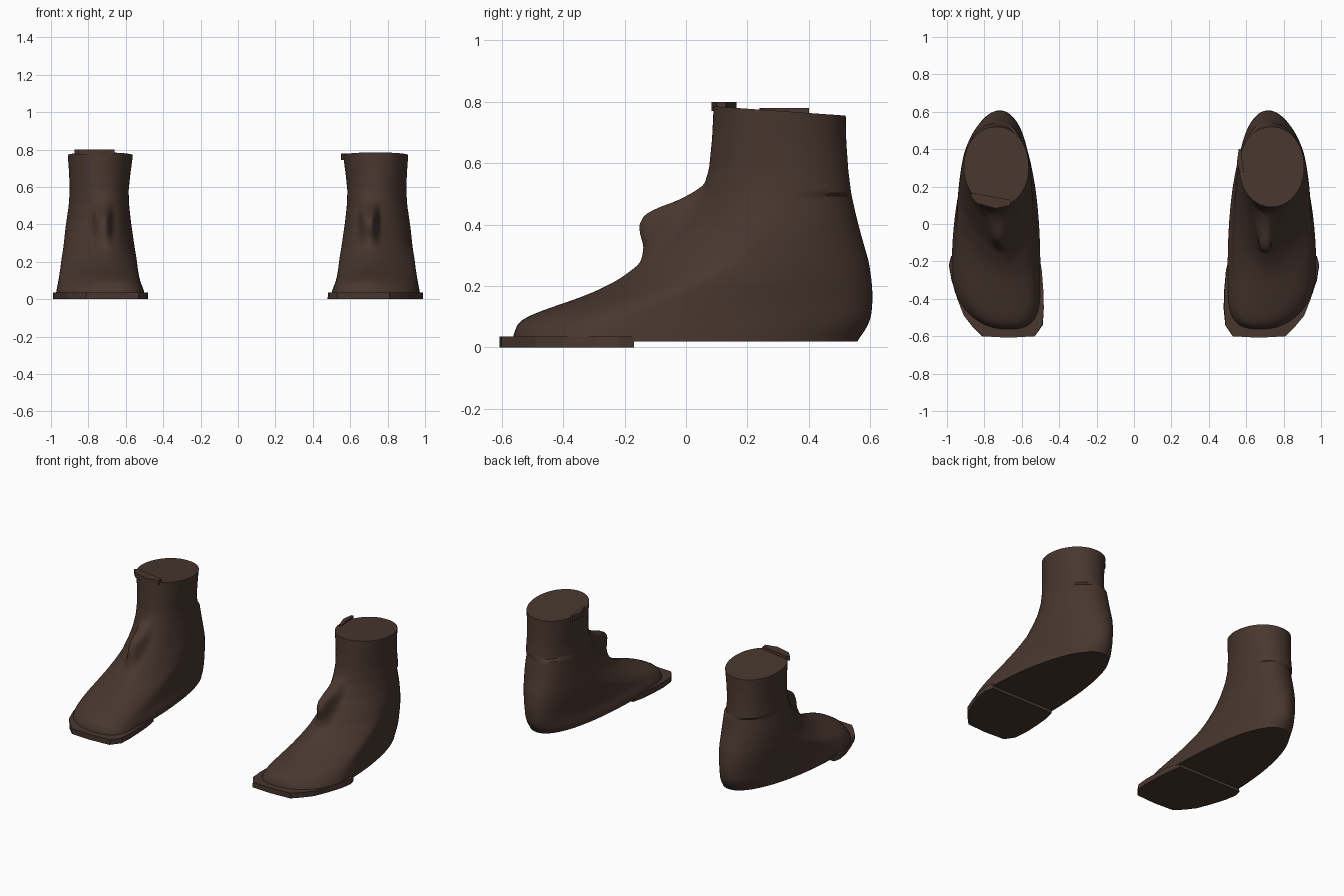
import bpy, bmesh, math, random

if "Cube" in bpy.data.objects:
    bpy.data.objects.remove(bpy.data.objects["Cube"])

random.seed(4)
leather = bpy.data.materials.new("dark_brown_leather")
leather.diffuse_color = (0.065, 0.038, 0.028, 1)
leather.use_nodes = True
leather.node_tree.nodes["Principled BSDF"].inputs["Base Color"].default_value = leather.diffuse_color

# height, front y, back y, inner x, outer x, y of widest point, toe centre x, roundness of front
ROWS = [
    (.02, -.565, .555, .500, .975, -.25, .67, 2.5),
    (.05, -.560, .580, .505, .970, -.23, .67, 2.5),
    (.09, -.540, .600, .522, .962, -.18, .67, 2.3),
    (.12, -.470, .605, .528, .957, -.13, .68, 2.1),
    (.15, -.380, .607, .534, .952, -.07, .69, 1.9),
    (.18, -.300, .607, .538, .948, .00, .69, 1.8),
    (.22, -.220, .604, .543, .943, .08, .70, 1.7),
    (.28, -.140, .595, .553, .933, .18, .70, 1.7),
    (.36, -.060, .572, .565, .925, .25, .71, 1.7),
    (.42, .000, .556, .573, .917, .28, .71, 1.8),
    (.50, .050, .538, .582, .905, .29, .72, 1.9),
    (.58, .075, .528, .585, .900, .30, .73, 2.0),
    (.68, .085, .522, .575, .903, .30, .735, 2.0),
    (.785, .09, .520, .562, .910, .30, .735, 2.0),
]
# height and reach of the knob on the instep
KNOB = [(.27, 0), (.30, .022), (.33, .048), (.37, .10), (.40, .133), (.43, .145),
        (.455, .115), (.475, .07), (.50, .035), (.53, 0)]


def sample(table, z):
    """Linear lookup of all columns at height z."""
    if z <= table[0][0]:
        return table[0][1:]
    for a, b in zip(table, table[1:]):
        if z <= b[0]:
            t = (z - a[0]) / (b[0] - a[0])
            return [p + (q - p) * t for p, q in zip(a[1:], b[1:])]
    return table[-1][1:]


def smooth_sample(table, z, r=.014):
    """Average of nearby lookups, rounding off the corners."""
    cols = [sample(table, z + d * r) for d in (-1, -.5, 0, .5, 1)]
    return [sum(c) / 5 for c in zip(*cols)]


def finish(bm, name, smooth=True):
    bmesh.ops.recalc_face_normals(bm, faces=bm.faces)
    mesh = bpy.data.meshes.new(name)
    bm.to_mesh(mesh)
    bm.free()
    mesh.materials.append(leather)
    ob = bpy.data.objects.new(name, mesh)
    bpy.context.collection.objects.link(ob)
    if smooth:
        bpy.ops.object.select_all(action='DESELECT')
        ob.select_set(True)
        bpy.context.view_layer.objects.active = ob
        bpy.ops.object.shade_smooth_by_angle(angle=math.radians(40))
    return ob


def boot(name, side, knob_scale, knob_x):
    """Foot and shaft as one stack of horizontal rings."""
    bm = bmesh.new()
    rings, n, levels = [], 96, 68
    for i in range(levels + 1):
        z = .02 + .765 * i / levels
        yf, yb, xi, xo, yw, toe, power = smooth_sample(ROWS, z)
        reach = smooth_sample(KNOB, z, .008)[0] * knob_scale
        mid, half = (xi + xo) / 2, (xo - xi) / 2
        heel = mid - .025 if z < .5 else mid
        ring = []
        for k in range(n):
            a = 2 * math.pi * k / n
            c, s = math.cos(a), math.sin(a)
            p = power if s < 0 else 2.1
            u = math.copysign(abs(c) ** (2 / p), c)
            v = abs(s) ** (2 / p)
            y = yw + v * ((yf if s < 0 else yb) - yw)
            x = mid + half * u + ((toe if s < 0 else heel) - mid) * v * v
            if s < 0:
                y -= reach * math.exp(-((x - knob_x) / .045) ** 4)
            # the rim dips towards the heel
            dip = .07 * max(0, (z - .6) / .185) * (y - .09)
            ring.append(bm.verts.new((side * x, y, z - dip)))
        rings.append(ring)
    for lo, hi in zip(rings, rings[1:]):
        for k in range(n):
            j = (k + 1) % n
            bm.faces.new((lo[k], lo[j], hi[j], hi[k]))
    bm.faces.new(rings[0])
    bm.faces.new(rings[-1])
    finish(bm, name)


def slab(name, side, points, z0, z1, jitter=0.0):
    """Flat plate from an outline, with an optional ragged lower edge."""
    bm = bmesh.new()
    low, high = [], []
    for x, y in points:
        dx = random.uniform(-jitter, jitter)
        low.append(bm.verts.new((side * (x + dx), y, z0)))
        high.append(bm.verts.new((side * x, y, z1)))
    n = len(points)
    for k in range(n):
        j = (k + 1) % n
        bm.faces.new((low[k], low[j], high[j], high[k]))
    bm.faces.new(low)
    bm.faces.new(high)
    finish(bm, name, smooth=False)


SOLE = [(.53, -.60), (.67, -.608), (.81, -.60), (.86, -.55), (.91, -.49), (.945, -.40),
        (.975, -.30), (.988, -.22), (.975, -.17), (.75, -.17), (.51, -.17), (.493, -.25),
        (.485, -.35), (.482, -.45), (.49, -.54)]

for label, side, knob_scale, knob_x in (("right", 1, 1.0, .70), ("left", -1, .65, .725)):
    boot(label + "_boot", side, knob_scale, knob_x)
    slab(label + "_front_sole", side, SOLE, 0, .035, .004)

# loose scraps on the rims
slab("left_rim_flap", -1, [(.66, .10), (.74, .083), (.84, .11), (.875, .15), (.86, .165), (.75, .145),
                           (.66, .13)], .77, .80)
slab("right_rim_flap", 1, [(.55, .33), (.58, .24), (.595, .25), (.58, .33), (.575, .40), (.56, .40)],
     .745, .78)
